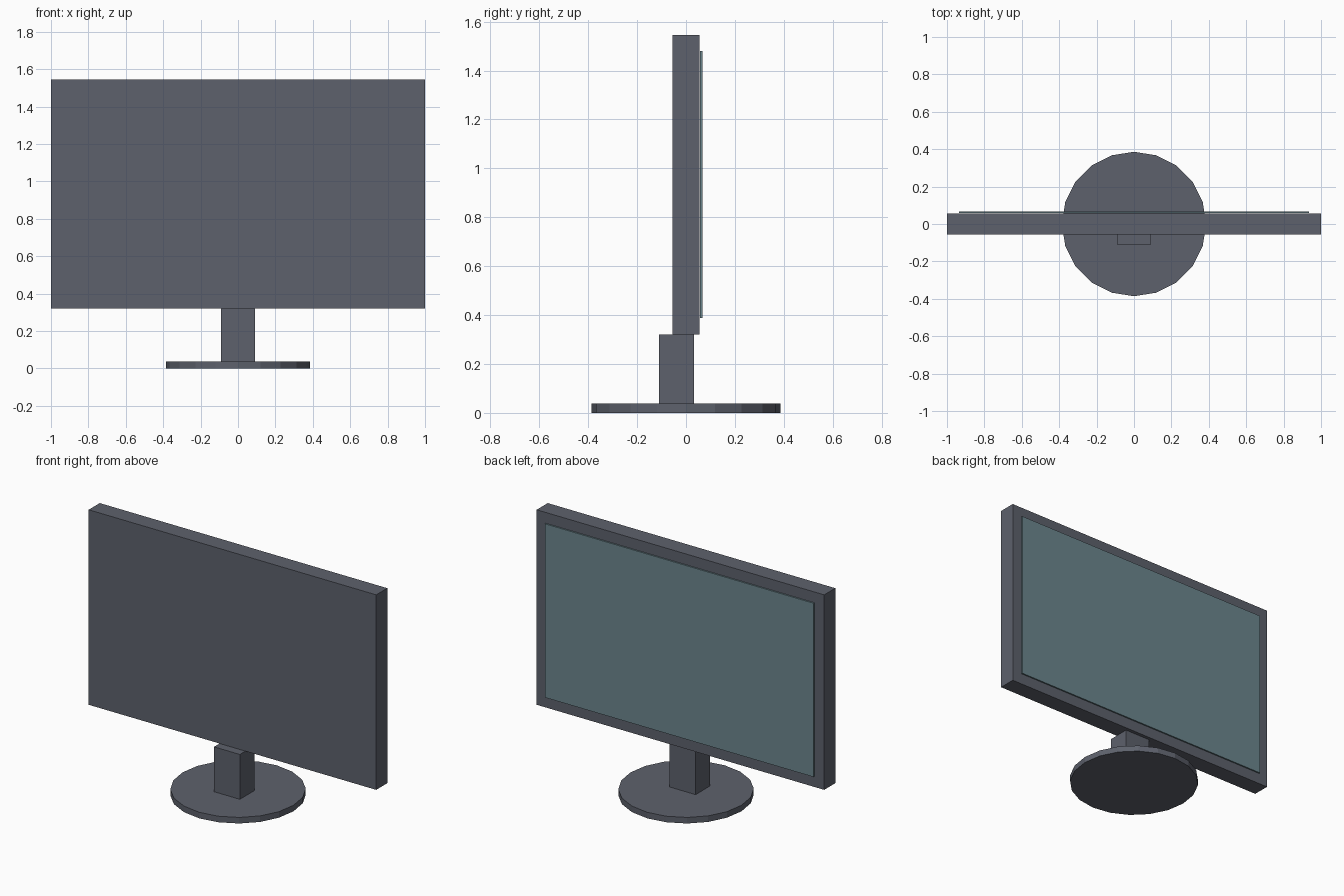
import bpy
import math

if "Cube" in bpy.data.objects:
    bpy.data.objects.remove(bpy.data.objects["Cube"])


def material(name, colour):
    m = bpy.data.materials.new(name)
    m.diffuse_color = (*colour, 1)
    m.use_nodes = True
    m.node_tree.nodes["Principled BSDF"].inputs["Base Color"].default_value = m.diffuse_color
    return m


casing = material("dark_casing", (0.11, 0.12, 0.15))
glass = material("screen_glass", (0.15, 0.24, 0.27))


def box(name, x, y, z, mat):
    """Box from (min, max) ranges on each axis."""
    ranges = (x, y, z)
    bpy.ops.mesh.primitive_cube_add(size=1, location=[(a + b) / 2 for a, b in ranges])
    o = bpy.context.object
    o.name = name
    o.scale = [b - a for a, b in ranges]
    bpy.ops.object.transform_apply(location=False, rotation=False, scale=True)
    o.data.materials.append(mat)
    return o


# Flat 20-sided foot
bpy.ops.mesh.primitive_cylinder_add(vertices=20, radius=0.386, depth=0.038,
                                    location=(0, 0, 0.019))
base = bpy.context.object
base.name = "base"
base.data.materials.append(casing)

# Neck, set slightly to the front of the panel's centre
box("neck", (-0.09, 0.09), (-0.11, 0.033), (0.038, 0.32), casing)

# Panel housing
box("panel", (-1, 1), (-0.055, 0.055), (0.32, 1.546), casing)

# Thin screen standing just proud of the +y face
box("screen", (-0.935, 0.935), (0.058, 0.067), (0.388, 1.48), glass)
